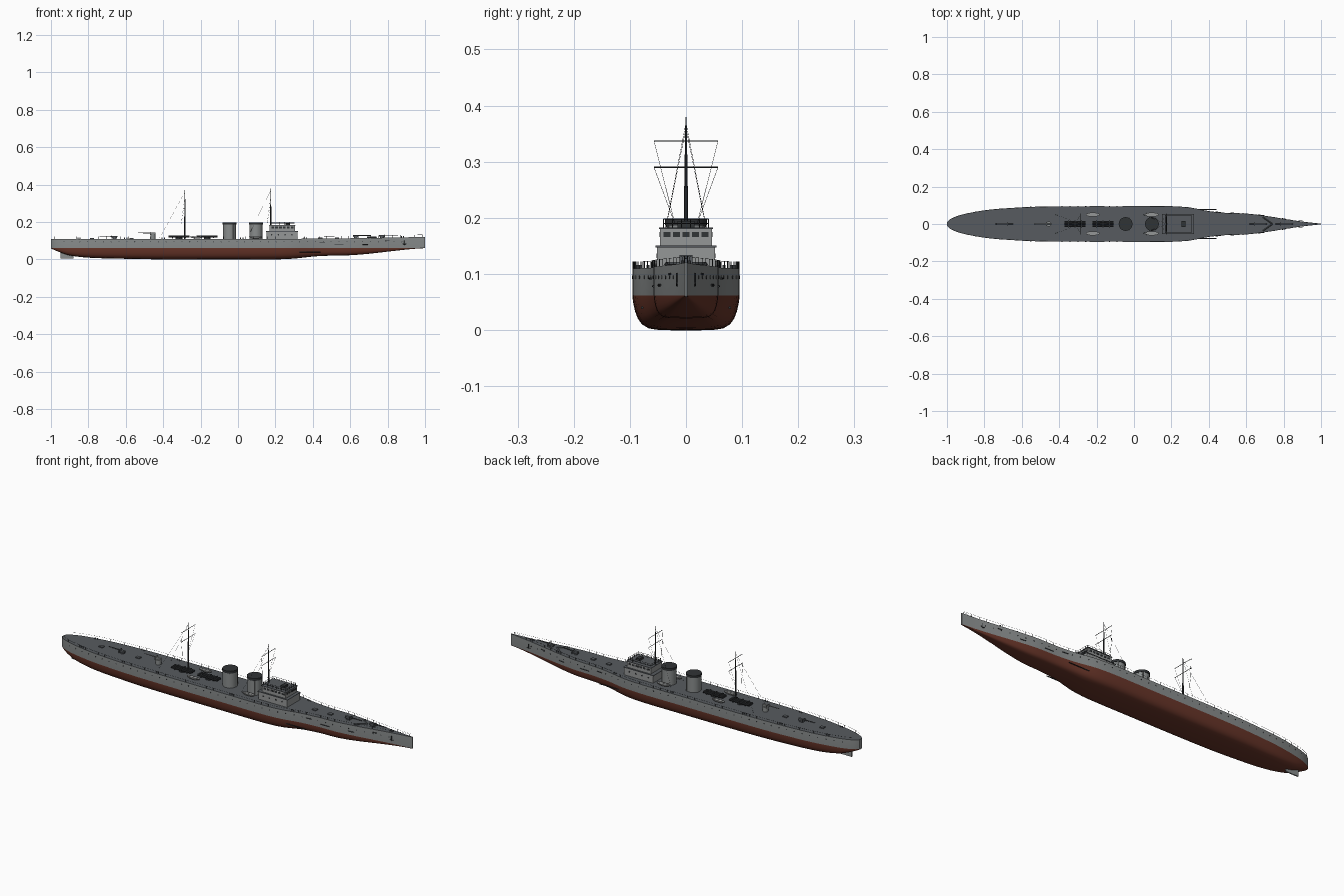
import bpy, bmesh, math
from mathutils import Vector, Matrix

if "Cube" in bpy.data.objects:
    bpy.data.objects.remove(bpy.data.objects["Cube"])


def material(name, rgb):
    m = bpy.data.materials.new(name)
    m.diffuse_color = (*rgb, 1)
    m.use_nodes = True
    m.node_tree.nodes["Principled BSDF"].inputs["Base Color"].default_value = m.diffuse_color
    return m


GREY = material("hull grey", (0.25, 0.265, 0.265))
RED = material("bottom red", (0.14, 0.036, 0.022))
DECK = material("deck grey", (0.095, 0.105, 0.115))
DARK = material("dark metal", (0.03, 0.033, 0.036))
LIGHT = material("fitting grey", (0.3, 0.31, 0.31))


def finish(name, bm, mats, angle=35):
    bmesh.ops.recalc_face_normals(bm, faces=bm.faces)
    me = bpy.data.meshes.new(name)
    bm.to_mesh(me)
    bm.free()
    for m in mats:
        me.materials.append(m)
    me.polygons.foreach_set("use_smooth", [True] * len(me.polygons))
    me.set_sharp_from_angle(angle=math.radians(angle))
    ob = bpy.data.objects.new(name, me)
    bpy.context.collection.objects.link(ob)
    return ob


def box(bm, c, s):
    bmesh.ops.create_cube(bm, size=1, matrix=Matrix.Translation(c) @ Matrix.Diagonal((*s, 1)))


def rod(bm, a, b, r, r2=None, n=6):
    a, b = Vector(a), Vector(b)
    d = b - a
    rot = d.to_track_quat('Z', 'Y').to_matrix().to_4x4()
    bmesh.ops.create_cone(bm, cap_ends=True, segments=n, radius1=r, radius2=r if r2 is None else r2,
                          depth=d.length, matrix=Matrix.Translation((a + b) / 2) @ rot)


def curve(pts, x):
    # smooth cubic interpolation through (x, value) points
    x = min(max(x, pts[0][0]), pts[-1][0])
    i = next(k for k in range(len(pts) - 1) if x <= pts[k + 1][0])

    def slope(k):
        a, b = pts[max(k - 1, 0)], pts[min(k + 1, len(pts) - 1)]
        return (b[1] - a[1]) / (b[0] - a[0])
    h = pts[i + 1][0] - pts[i][0]
    t = (x - pts[i][0]) / h
    return ((2*t**3 - 3*t*t + 1) * pts[i][1] + (t**3 - 2*t*t + t) * h * slope(i)
            + (3*t*t - 2*t**3) * pts[i + 1][1] + (t**3 - t*t) * h * slope(i + 1))


BEAM = [(-1, .01), (-.985, .024), (-.95, .041), (-.9, .055), (-.8, .073), (-.7, .083), (-.5, .093), (0, .095),
        (.2, .095), (.3, .088), (.4, .069), (.5, .059), (.6, .056), (.7, .044), (.8, .028), (.9, .013), (1, .002)]
KEEL = [(-1, .058), (-.95, .037), (-.9, .021), (-.8, .009), (-.6, .003), (-.4, 0), (.2, 0), (.3, .004),
        (.4, .015), (.5, .02), (.6, .022), (.7, .03), (.85, .047), (.95, .057), (1, .06)]
WL = .062


def beam(x):
    return curve(BEAM, x)


def deck(x):
    return .11 + .01 * max(0, (x - .3) / .7) ** 1.5


# hull: lofted rings, coloured by height and direction
bm = bmesh.new()
SECTION = [(0, 0), (.5, .01), (.7, .06), (.82, .17), (.9, .34), (.95, .55), (.985, .8), (1, 1)]
rings = []
for i in range(81):
    x = -math.cos(math.pi * i / 80)
    w, k, d = beam(x), curve(KEEL, x), deck(x)
    half = [(w * f, k + (WL - k) * t) for f, t in SECTION] + [(w, d)]
    ring = half + [(-y, z) for y, z in reversed(half[1:])]
    rings.append([bm.verts.new((x, y, z)) for y, z in ring])
n = len(rings[0])
for a, b in zip(rings, rings[1:]):
    for j in range(n):
        bm.faces.new((a[j], a[(j + 1) % n], b[(j + 1) % n], b[j]))
bm.faces.new(rings[0])
bm.faces.new(rings[-1])
for f in bm.faces:
    zs = [v.co.z for v in f.verts]
    if min(zs) > .1:
        f.material_index = 2
    elif max(zs) < WL + .001:
        f.material_index = 1
finish("hull", bm, [GREY, RED, DECK])

# rudder and propeller shafts
bm = bmesh.new()
box(bm, (-.915, 0, .022), (.07, .006, .034))
finish("rudder", bm, [GREY])
bm = bmesh.new()
for s in (-1, 1):
    rod(bm, (.3, s * .078, .04), (.44, s * .078, .04), .0025)
finish("side_shafts", bm, [DARK])

# portholes, bow anchors and hull plates
bm = bmesh.new()
for s in (-1, 1):
    for i in range(44):
        x = -.93 + i * .042
        y = s * beam(x)
        rod(bm, (x, y - s * .002, .094), (x, y + s * .0008, .094), .0028, n=8)
    for x, z, l in ((.45, .092, .03), (.54, .078, .05), (.68, .08, .03), (.8, .1, .02)):
        a, b = (x - l / 2, s * (beam(x - l / 2) + .0005), z), (x + l / 2, s * (beam(x + l / 2) + .0005), z)
        rod(bm, a, b, .002)
    y = s * (beam(.89) + .002)
    rod(bm, (.89, y, .102), (.89, y, .08), .0016)
    rod(bm, (.88, y, .084), (.89, y, .079), .0016)
    rod(bm, (.90, y, .084), (.89, y, .079), .0016)
finish("portholes_and_anchors", bm, [DARK])

# deck railing
bm = bmesh.new()
for s in (-1, 1):
    xs = [-.98 + i * .0393 for i in range(51)]
    tops = [Vector((x, s * (beam(x) - .001), deck(x) + .012)) for x in xs]
    for p in tops:
        rod(bm, p - Vector((0, 0, .013)), p, .0007, n=4)
    for a, b in zip(tops, tops[1:]):
        rod(bm, a, b, .0004, n=3)
finish("deck_railing", bm, [DARK])

# bridge: lower house, upper house, roof lips, windows, rail
bm = bmesh.new()
box(bm, (.235, 0, .128), (.165, .104, .042))
box(bm, (.237, 0, .165), (.135, .092, .034))
finish("bridge_house", bm, [LIGHT])
bm = bmesh.new()
box(bm, (.235, 0, .149), (.172, .108, .003))
box(bm, (.237, 0, .1815), (.142, .097, .003))
finish("bridge_roofs", bm, [DECK])
bm = bmesh.new()
for i in range(5):
    box(bm, (.305, (i - 2) * .017, .17), (.002, .013, .009))
for s in (-1, 1):
    for i in range(6):
        box(bm, (.185 + i * .021, s * .0462, .17), (.014, .002, .009))
    for i in range(4):
        rod(bm, (.18 + i * .036, s * .051, .132), (.18 + i * .036, s * .053, .132), .004, n=10)
finish("bridge_windows", bm, [DARK])
bm = bmesh.new()
corners = [(.172, -.04), (.302, -.04), (.302, .04), (.172, .04)]
for (ax, ay), (bx, by) in zip(corners, corners[1:] + corners[:1]):
    for z in (.19, .198):
        rod(bm, (ax, ay, z), (bx, by, z), .0008, n=4)
    for t in range(5):
        x, y = ax + (bx - ax) * t / 5, ay + (by - ay) * t / 5
        rod(bm, (x, y, .182), (x, y, .198), .0008, n=4)
box(bm, (.265, 0, .188), (.02, .03, .012))
finish("bridge_rail", bm, [DARK])

# funnels with dark caps
for name, x in (("fore_funnel", .096), ("aft_funnel", -.045)):
    bm = bmesh.new()
    rod(bm, (x, 0, .105), (x, 0, .19), .035, n=20)
    for s in (-1, 1):
        rod(bm, (x + .02, s * .032, .11), (x + .02, s * .032, .185), .002)
    finish(name, bm, [GREY])
    bm = bmesh.new()
    rod(bm, (x, 0, .186), (x, 0, .198), .037, n=20)
    finish(name + "_cap", bm, [DARK])

# masts, yards and rigging
for name, x, top, back in (("main_mast", -.284, .37, -.42), ("fore_mast", .175, .38, .05)):
    bm = bmesh.new()
    rod(bm, (x, 0, .105), (x, 0, .27), .0045, .003, 8)
    rod(bm, (x, 0, .27), (x, 0, top), .003, .001, 8)
    for z in (.29, .337):
        rod(bm, (x, -.057, z), (x, .057, z), .0012)
    finish(name, bm, [DARK])
    bm = bmesh.new()
    for s in (-1, 1):
        rod(bm, (x, 0, top - .01), (back, s * .05, .112), .0004, n=3)
        for z in (.29, .337):
            rod(bm, (x, s * .057, z), (x - .02, s * .02, .19), .0004, n=3)
    finish(name + "_rigging", bm, [DARK])

# deck guns: x, direction, mount height
for i, (x, d, h) in enumerate(((.63, 1, 0), (.77, 1, 0), (-.66, -1, 0), (-.455, -1, .018))):
    z = deck(x) + h
    bm = bmesh.new()
    rod(bm, (x, 0, deck(x) - .002), (x, 0, z + .006), .014 if h else .01, n=12)
    box(bm, (x, 0, z + .01), (.026, .012, .01))
    box(bm, (x + d * .014, 0, z + .01), (.003, .024, .016))
    rod(bm, (x - d * .015, 0, z + .013), (x + d * .08, 0, z + .014), .003, .0018, 8)
    finish("deck_gun_%d" % (i + 1), bm, [GREY if h else DECK])

# torpedo tube banks
for name, x in (("aft_tube_bank", -.315), ("fore_tube_bank", -.165)):
    bm = bmesh.new()
    rod(bm, (x, 0, .108), (x, 0, .116), .018, n=16)
    for k in (-1, 0, 1):
        rod(bm, (x - .056, k * .012, .121), (x + .056, k * .012, .121), .0055, n=10)
    for k in (-.035, 0, .035):
        box(bm, (x + k, 0, .121), (.006, .038, .013))
    finish(name, bm, [DARK])

# ship's boats, tapered at both ends
for i, x in enumerate((-.22, .095)):
    for s in (-1, 1):
        bm = bmesh.new()
        bmesh.ops.create_uvsphere(bm, u_segments=16, v_segments=8, radius=1,
                                  matrix=Matrix.Translation((x, s * .05, .123)) @ Matrix.Diagonal((.037, .011, .012, 1)))
        bmesh.ops.bisect_plane(bm, geom=bm.verts[:] + bm.edges[:] + bm.faces[:], plane_co=(0, 0, .1231),
                               plane_no=(0, 0, 1), clear_outer=True)
        bmesh.ops.holes_fill(bm, edges=[e for e in bm.edges if e.is_boundary])
        for k in (-.02, 0, .02):
            box(bm, (x + k, s * .05, .1235), (.004, .019, .002))
        finish("boat_%d_%s" % (i + 1, "left" if s > 0 else "right"), bm, [LIGHT])

# bollards, hatches and breakwater on deck
bm = bmesh.new()
for x in (-.85, -.6, -.4, .02, .36, .7, .88):
    for s in (-1, 1):
        y = s * (beam(x) - .009) if x < .8 else s * .006
        for k in (-.006, .006):
            rod(bm, (x + k, y, deck(x) - .002), (x + k, y, deck(x) + .006), .0025, n=8)
for x in (-.78, -.57, .44, .53):
    box(bm, (x, 0, deck(x) + .002), (.022, .018, .006))
for s in (-1, 1):
    rod(bm, (.74, 0, deck(.74) + .003), (.69, s * .036, deck(.7) + .003), .0035, n=4)
finish("deck_fittings", bm, [DECK])
